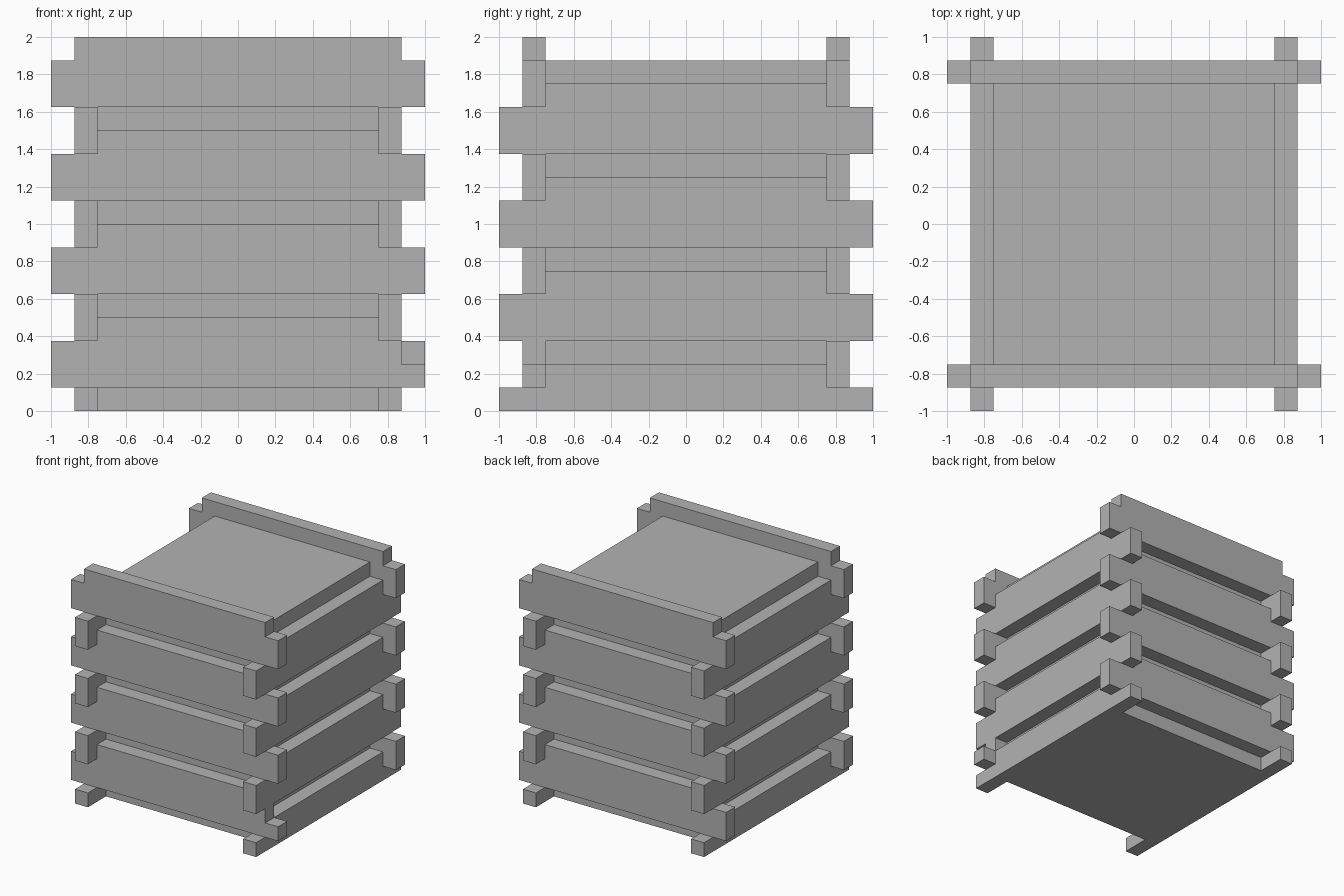
import bpy
import bmesh
from math import pi
from mathutils import Matrix

cube = bpy.data.objects.get("Cube")
if cube:
    bpy.data.objects.remove(cube, do_unlink=True)

grey = bpy.data.materials.new("plain grey")
grey.use_nodes = True
colour = (0.45, 0.45, 0.45, 1)
grey.diffuse_color = colour
grey.node_tree.nodes["Principled BSDF"].inputs["Base Color"].default_value = colour

INNER, OUTER, END = 0.75, 0.875, 1.0   # box half width, plank outer face, plank tip
STEP = 0.5                             # height between rows


def add_profile(name, points, depth_from, depth_to, turn=0):
    """Extrude an (x, z) outline along y, then turn it about z."""
    bm = bmesh.new()
    face = bm.faces.new([bm.verts.new((x, depth_from, z)) for x, z in points])
    extruded = bmesh.ops.extrude_face_region(bm, geom=[face])["geom"]
    verts = [v for v in extruded if isinstance(v, bmesh.types.BMVert)]
    bmesh.ops.translate(bm, verts=verts, vec=(0, depth_to - depth_from, 0))
    bmesh.ops.recalc_face_normals(bm, faces=bm.faces)
    bmesh.ops.transform(bm, matrix=Matrix.Rotation(turn, 4, "Z"), verts=bm.verts)
    mesh = bpy.data.meshes.new(name)
    bm.to_mesh(mesh)
    bm.free()
    mesh.materials.append(grey)
    obj = bpy.data.objects.new(name, mesh)
    bpy.context.collection.objects.link(obj)


def plank(name, bottom, shoulder, top, half_top, turn, right_tip=None):
    """Plank with lowered ends; right_tip lowers the tip on one end only."""
    tip = [(END, bottom), (END, shoulder)]
    if right_tip is not None:
        tip = [(END, bottom), (END, right_tip), (OUTER, right_tip), (OUTER, shoulder)]
    outline = [(-END, bottom)] + tip + [
        (half_top, shoulder), (half_top, top),
        (-half_top, top), (-half_top, shoulder), (-END, shoulder)]
    add_profile(name, outline, -OUTER, -INNER, turn)


# Closed inner box
add_profile("inner_box", [(-INNER, 0), (INNER, 0), (INNER, 1.875), (-INNER, 1.875)],
            -INNER, INNER)

# Interlocking planks, four rows on each wall
for row in range(4):
    base = 0.125 + row * STEP
    half_top = OUTER if row == 3 else INNER
    for name, turn in (("front", 0), ("back", pi)):
        chipped = 0.25 if row == 0 and name == "front" else None
        plank(f"{name}_plank_{row + 1}", base, base + 0.25, base + 0.375,
              half_top, turn, chipped)

    # Side walls sit half a row lower, the first row is cut at the floor
    base = row * STEP - 0.125
    for name, turn in (("left", pi / 2), ("right", -pi / 2)):
        plank(f"{name}_plank_{row + 1}", max(base, 0), base + 0.25, base + 0.375,
              INNER, turn)
